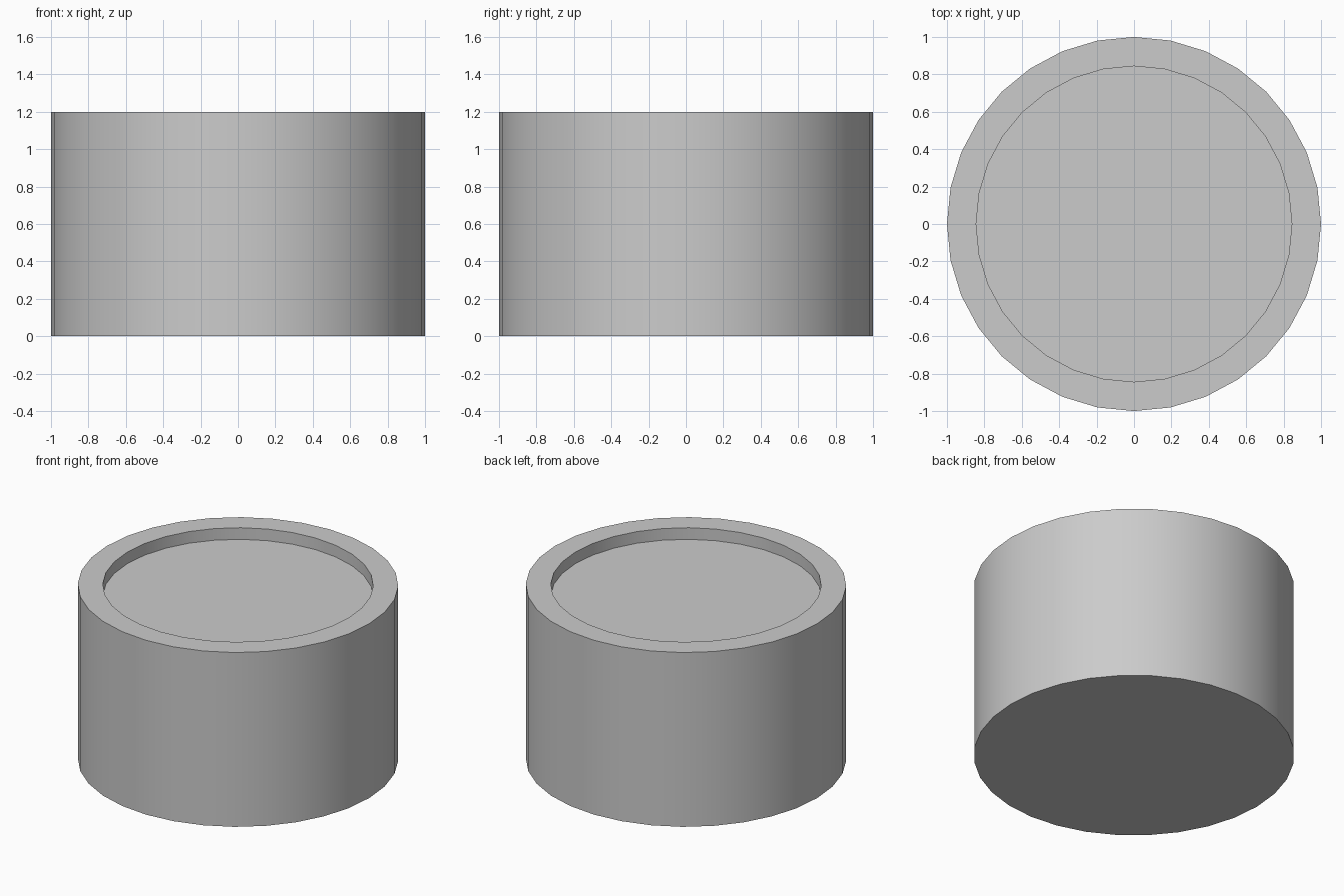
import bpy
import bmesh
from math import radians

if "Cube" in bpy.data.objects:
    bpy.data.objects.remove(bpy.data.objects["Cube"])

SIDES = 32
RADIUS = 1.0
HEIGHT = 1.2
INNER_RADIUS = 0.844
RECESS_DEPTH = 0.08

# Solid drum body
bpy.ops.mesh.primitive_cylinder_add(vertices=SIDES, radius=RADIUS, depth=HEIGHT,
                                    location=(0, 0, HEIGHT / 2))
drum = bpy.context.object
drum.name = "recessed_drum"
bpy.ops.object.transform_apply(location=True)

# Raised rim: shrink a copy of the top face inward, then sink it straight down
bm = bmesh.new()
bm.from_mesh(drum.data)
top = max(bm.faces, key=lambda f: f.calc_center_median().z)
floor = bmesh.ops.extrude_discrete_faces(bm, faces=[top])["faces"][0]
scale = INNER_RADIUS / RADIUS
bmesh.ops.scale(bm, vec=(scale, scale, 1), verts=floor.verts)
floor = bmesh.ops.extrude_discrete_faces(bm, faces=[floor])["faces"][0]
bmesh.ops.translate(bm, vec=(0, 0, -RECESS_DEPTH), verts=floor.verts)
bmesh.ops.recalc_face_normals(bm, faces=bm.faces)
bm.to_mesh(drum.data)
bm.free()

# Smooth walls, crisp rims
bpy.ops.object.shade_smooth_by_angle(angle=radians(30))
